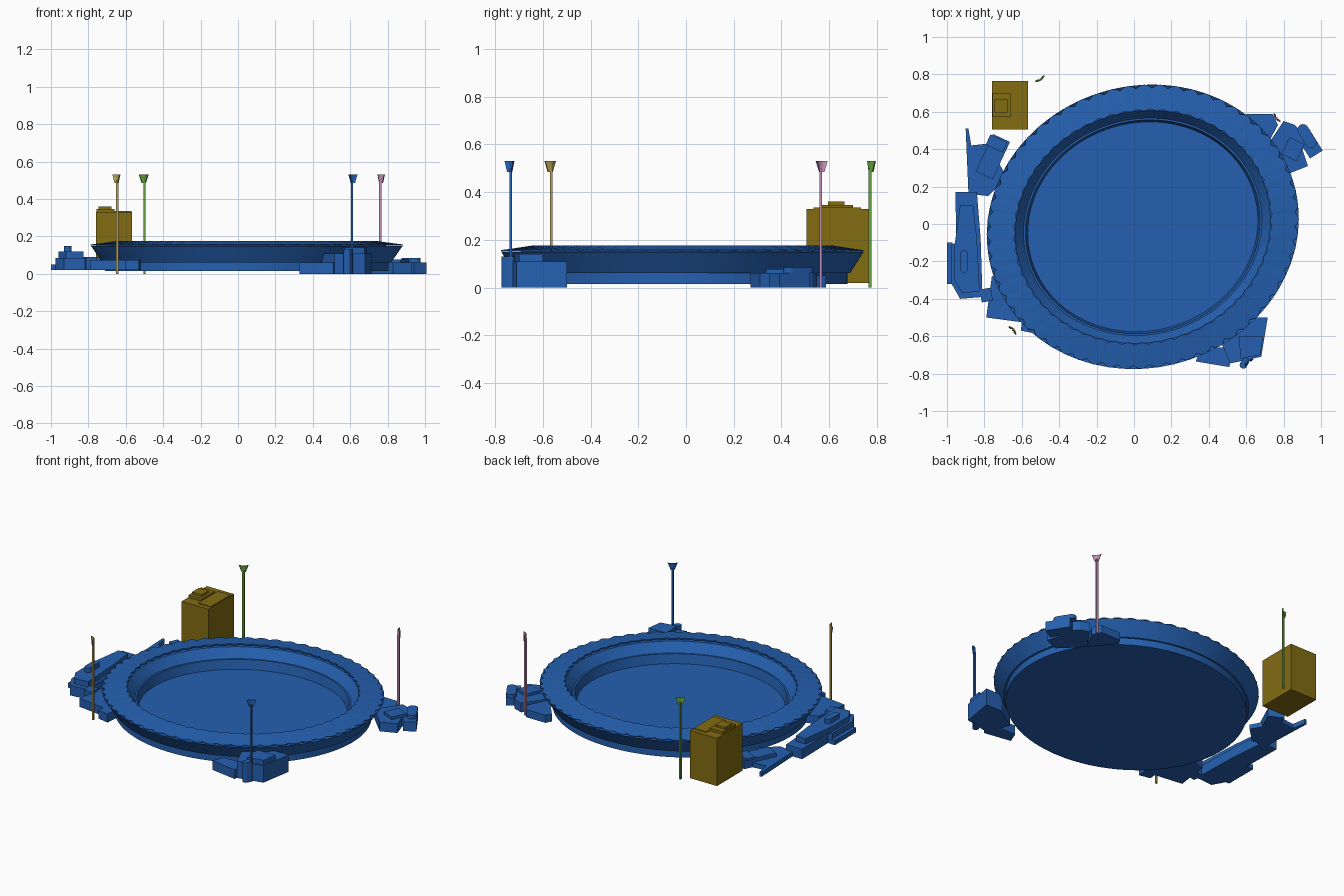
import bpy
import bmesh
import math
from mathutils import Vector, Matrix

cube = bpy.data.objects.get("Cube")
if cube:
    bpy.data.objects.remove(cube, do_unlink=True)


def material(name, red, green, blue):
    mat = bpy.data.materials.new(name)
    mat.use_nodes = True
    colour = (red, green, blue, 1)
    mat.diffuse_color = colour
    mat.node_tree.nodes["Principled BSDF"].inputs["Base Color"].default_value = colour
    return mat


BLUE = material("stadium blue", .018, .117, .434)
OLIVE = material("tower olive", .223, .15, .006)
GOLD = material("mast gold", .46, .34, .08)
GREEN = material("mast green", .13, .36, .05)
PINK = material("mast pink", .55, .28, .46)


def finish(name, bm, mat):
    bmesh.ops.recalc_face_normals(bm, faces=bm.faces)
    mesh = bpy.data.meshes.new(name)
    bm.to_mesh(mesh)
    bm.free()
    mesh.materials.append(mat)
    obj = bpy.data.objects.new(name, mesh)
    bpy.context.collection.objects.link(obj)
    return obj


SCALLOPS = 60
STEPS = SCALLOPS * 4


def oval(radius, z, scallop):
    """Ring on the slightly skewed stadium oval, optionally scalloped."""
    ring = []
    for i in range(STEPS):
        t = math.tau * i / STEPS
        r = radius + scallop * abs(math.sin(t * SCALLOPS / 2))
        ring.append((.047 + r * (.832 * math.cos(t) + .05 * math.sin(t)),
                     -.015 + r * .76 * math.sin(t), z))
    return ring


def loft(name, profile, mat, closed=False):
    """Skin a profile of (radius, height, scallop) around the oval."""
    bm = bmesh.new()
    rings = [[bm.verts.new(p) for p in oval(*row)] for row in profile]
    pairs = list(zip(rings, rings[1:]))
    if closed:
        pairs.append((rings[-1], rings[0]))
    else:
        bm.faces.new(rings[0])
        bm.faces.new(rings[-1])
    for a, b in pairs:
        for i in range(STEPS):
            j = (i + 1) % STEPS
            bm.faces.new((a[i], a[j], b[j], b[i]))
    return finish(name, bm, mat)


def prism(name, points, low, high, mat=BLUE):
    """Extrude a plan outline between two heights."""
    bm = bmesh.new()
    face = bm.faces.new([bm.verts.new((x, y, low)) for x, y in points])
    new = bmesh.ops.extrude_face_region(bm, geom=[face])["geom"]
    verts = [v for v in new if isinstance(v, bmesh.types.BMVert)]
    bmesh.ops.translate(bm, verts=verts, vec=(0, 0, high - low))
    return finish(name, bm, mat)


def block(name, x, y, width, depth, low, high, turn=0, mat=BLUE):
    """Box centred on x, y and turned by some degrees."""
    rot = Matrix.Rotation(math.radians(turn), 2)
    corners = [rot @ Vector((sx * width / 2, sy * depth / 2))
               for sx, sy in ((-1, -1), (1, -1), (1, 1), (-1, 1))]
    return prism(name, [(x + c.x, y + c.y) for c in corners], low, high, mat)


def capsule(name, x, y, width, length, low, high, turn=0):
    """Upright round-ended block, long along y before turning."""
    rot = Matrix.Rotation(math.radians(turn), 2)
    points = []
    for i in range(16):
        a = math.tau * (i + .5) / 16
        shift = math.copysign((length - width) / 2, math.sin(a))
        p = rot @ Vector((math.cos(a) * width / 2, math.sin(a) * width / 2 + shift))
        points.append((x + p.x, y + p.y))
    return prism(name, points, low, high)


# Bowl: base, leaning outer wall, lip, two seating tiers and the field
loft("stadium_bowl", [
    (.91, .015, 0), (.91, .06, 0), (.925, .06, 0), (1, .15, 0), (.965, .132, 0),
    (.86, .158, 0), (.82, .158, 0), (.765, .1, 0), (.752, .1, 0),
    (.738, .04, 0)], BLUE)

# Roof ring with scalloped outer and inner edges
loft("stadium_roof", [
    (.977, .152, .025), (.977, .157, .025), (.83, .176, -.014),
    (.83, .168, -.014)], BLUE, closed=True)


def mast(name, x, y, mat):
    """Thin pole with a curved, flared lamp panel facing the field."""
    block(name + "_pole", x, y, .012, .012, 0, .5, 0, mat)
    inward = Vector((-x, -y)).normalized()
    side = Vector((-inward.y, inward.x))
    bm = bmesh.new()
    grid = []
    for z, half in ((.485, .012), (.53, .029)):
        for depth in (0, .006):
            row = []
            for i in range(7):
                u = i / 3 - 1
                p = Vector((x, y)) + side * u * half + inward * (depth - .01 * u * u)
                row.append(bm.verts.new((p.x, p.y, z)))
            grid.append(row)
    loops = [grid[0] + grid[1][::-1], grid[2] + grid[3][::-1]]
    for loop in loops:
        bm.faces.new(loop)
    for i in range(len(loops[0])):
        bm.faces.new((loops[0][i - 1], loops[0][i], loops[1][i], loops[1][i - 1]))
    finish(name + "_lamp", bm, mat)


mast("front_right_mast", -.645, -.565, GOLD)
mast("back_right_mast", -.5, .772, GREEN)
mast("front_left_mast", .61, -.735, BLUE)
mast("back_left_mast", .76, .565, PINK)

# Tower block with rooftop plant
block("tower", -.662, .635, .193, .26, .02, .33, 0, OLIVE)
block("tower_roof_slab", -.708, .636, .095, .13, .33, .347, 0, OLIVE)
block("tower_roof_plant", -.712, .63, .07, .07, .347, .36, 0, OLIVE)
block("tower_roof_step", -.615, .635, .09, .2, .33, .335, 0, OLIVE)

# Long right-side building with ledge and raised stack
prism("side_hall", [(-.955, .17), (-.84, .17), (-.82, -.08), (-.81, -.39),
                    (-.93, -.4), (-.975, -.32), (-.975, -.11), (-.95, -.1)], .02, .085)
prism("side_hall_upper", [(-.93, .1), (-.86, .1), (-.84, -.08), (-.825, -.36),
                          (-.92, -.37), (-.96, -.3), (-.96, -.12)], .085, .12)
block("side_ledge", -.985, -.21, .03, .22, .02, .05)
capsule("side_stack", -.91, -.2, .042, .12, .12, .15)

# Back right ramp and annex
prism("back_ramp", [(-.9, .51), (-.885, .51), (-.87, .42), (-.78, .43), (-.68, .25),
                    (-.78, .15), (-.885, .16)], .02, .05)
block("back_annex", -.755, .36, .1, .22, .02, .075, -25)
block("back_annex_top", -.735, .43, .1, .06, .075, .09, -25)

# Front right steps
prism("front_right_terrace", [(-.79, -.5), (-.76, -.28), (-.68, -.26), (-.52, -.5),
                              (-.53, -.585), (-.605, -.57), (-.6, -.525)], .02, .075)
block("front_right_link", -.79, -.38, .06, .07, .02, .09, 10)

# Front left entrance
prism("front_left_hall", [(.515, -.745), (.68, -.71), (.715, -.5), (.6, -.5),
                          (.45, -.6)], 0, .11)
prism("front_left_hall_upper", [(.57, -.72), (.675, -.7), (.69, -.6), (.56, -.6)],
      .11, .14)
prism("front_left_ramp", [(.33, -.735), (.51, -.765), (.53, -.66), (.36, -.66)], 0, .06)
capsule("front_left_stair", .59, -.745, .04, .06, 0, .13, -30)

# Back left entrance
prism("back_left_hall", [(.7, .4), (.83, .27), (.93, .31), (.9, .4), (.945, .43),
                         (.86, .53), (.8, .55), (.76, .49)], 0, .06)
prism("back_left_apron", [(.58, .55), (.6, .588), (.74, .588), (.77, .53), (.7, .4)],
      0, .05)
block("back_left_wing", .935, .435, .08, .15, 0, .06, 32)
capsule("back_left_stair", .925, .47, .06, .14, .06, .085, 32)
block("back_left_roof_box", .85, .4, .09, .1, .06, .078, -25)
